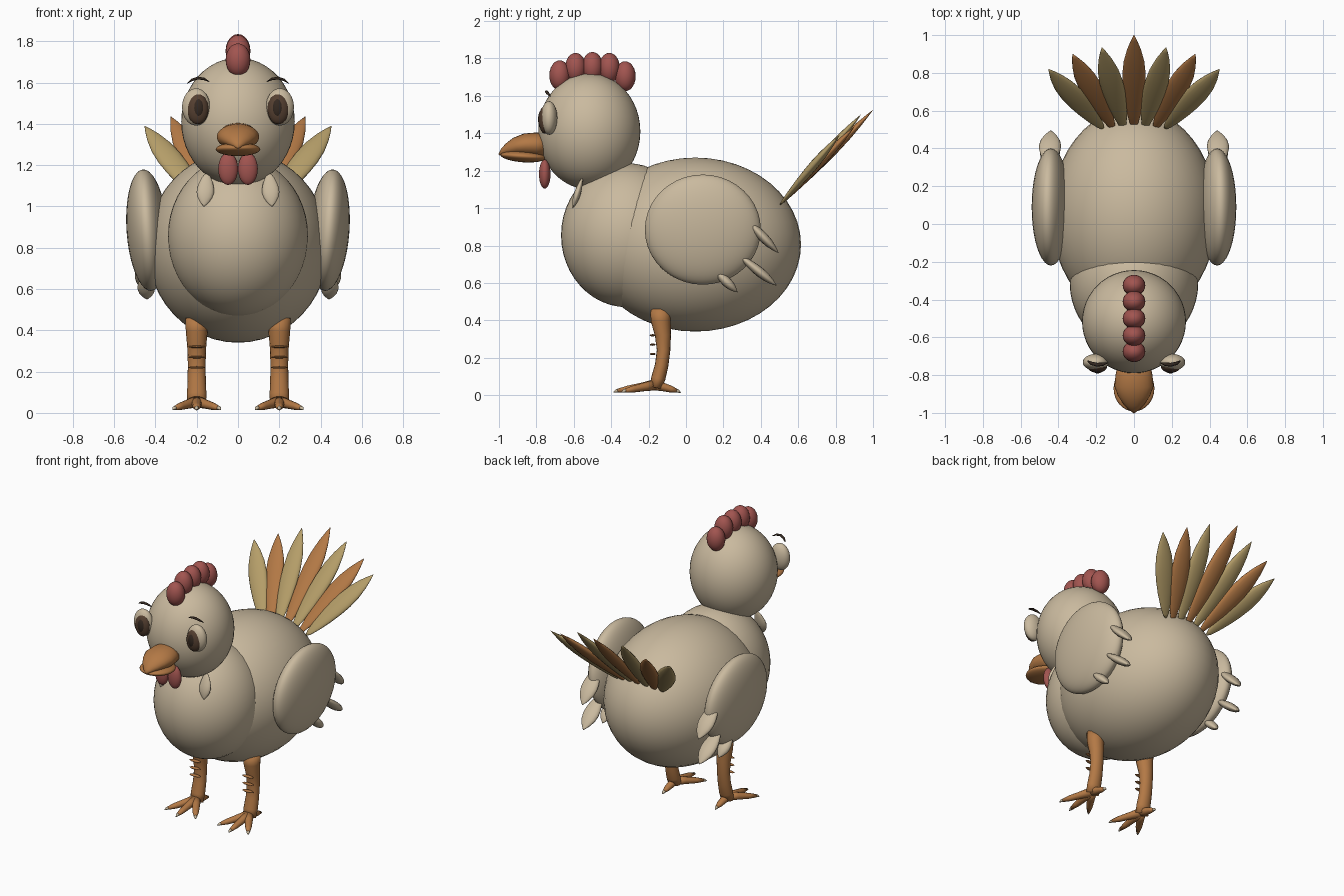
import bpy, bmesh, math
from mathutils import Vector

if "Cube" in bpy.data.objects:
    bpy.data.objects.remove(bpy.data.objects["Cube"])


def material(name, rgb):
    m = bpy.data.materials.new(name)
    m.diffuse_color = (*rgb, 1)
    m.use_nodes = True
    m.node_tree.nodes["Principled BSDF"].inputs["Base Color"].default_value = m.diffuse_color
    return m


CREAM = material("cream plumage", (0.59, 0.49, 0.345))
ORANGE = material("orange", (0.45, 0.19, 0.06))
RED = material("comb red", (0.36, 0.09, 0.08))
TAN = material("tan feather", (0.46, 0.34, 0.14))
BROWN = material("eye brown", (0.09, 0.05, 0.03))
DARK = material("dark brown", (0.035, 0.022, 0.015))


def finish(name, bm, mat):
    bmesh.ops.recalc_face_normals(bm, faces=bm.faces)
    for f in bm.faces:
        f.smooth = True
    me = bpy.data.meshes.new(name)
    bm.to_mesh(me)
    bm.free()
    me.materials.append(mat)
    ob = bpy.data.objects.new(name, me)
    bpy.context.collection.objects.link(ob)
    return ob


def ellipsoid(name, loc, radii, mat, rot=(0, 0, 0), seg=32):
    bm = bmesh.new()
    bmesh.ops.create_uvsphere(bm, u_segments=seg, v_segments=seg // 2, radius=1)
    ob = finish(name, bm, mat)
    ob.location, ob.scale = loc, radii
    ob.rotation_euler = [math.radians(a) for a in rot]
    return ob


def loft(name, path, sizes, mat, up=(0, 0, 1), seg=16):
    """Elliptical tube along a path; sizes are (half width, half thickness)."""
    pts = [Vector(p) for p in path]
    bm = bmesh.new()
    rings = []
    for i, (p, (w, t)) in enumerate(zip(pts, sizes)):
        d = (pts[min(i + 1, len(pts) - 1)] - pts[max(i - 1, 0)]).normalized()
        side = d.cross(Vector(up)).normalized()
        n = side.cross(d)
        rings.append([bm.verts.new(p + side * w * math.cos(a) + n * t * math.sin(a))
                      for a in (2 * math.pi * k / seg for k in range(seg))])
    for a, b in zip(rings, rings[1:]):
        for k in range(seg):
            j = (k + 1) % seg
            bm.faces.new((a[k], a[j], b[j], b[k]))
    bm.faces.new(rings[0])
    bm.faces.new(rings[-1])
    return finish(name, bm, mat)


def feather(name, base, tip, width, thick, mat, up):
    a, b = Vector(base), Vector(tip)
    prof = [(0, .1), (.04, .32), (.15, .58), (.3, .82), (.45, .97), (.58, 1),
            (.72, .88), (.85, .58), (.94, .27), (1, .02)]
    return loft(name, [a.lerp(b, t) for t, _ in prof],
                [(width * s, thick * s) for _, s in prof], mat, up)


# body, chest and head
ellipsoid("body", (0, 0.05, 0.805), (0.44, 0.565, 0.465), CREAM, seg=48)
ellipsoid("chest", (0, -0.315, 0.855), (0.34, 0.353, 0.385), CREAM, seg=48)
ellipsoid("head", (0, -0.517, 1.41), (0.275, 0.273, 0.31), CREAM, seg=48)

# comb
for i, (y, z) in enumerate([(-.675, 1.71), (-.59, 1.75), (-.5, 1.755),
                            (-.41, 1.75), (-.325, 1.705)]):
    ellipsoid(f"comb_{i}", (0, y, z), (0.06, 0.056, 0.08), RED, seg=24)

# upper beak with a ridge dropping to the tip, and flat lower beak
loft("upper_beak",
     [(0, -.74, 1.338), (0, -.80, 1.338), (0, -.86, 1.337), (0, -.91, 1.328),
      (0, -.95, 1.313), (0, -.98, 1.298), (0, -1.0, 1.285)],
     [(.085, .06), (.098, .066), (.103, .062), (.085, .05), (.058, .035),
      (.03, .02), (.004, .004)], ORANGE, seg=24)
ellipsoid("lower_beak", (0, -0.87, 1.277), (0.108, 0.122, 0.032), ORANGE, (-4, 0, 0))

for s, tag in ((-1, "left"), (1, "right")):
    # wattle
    ellipsoid(f"wattle_{tag}", (s * .048, -.755, 1.182), (.048, .031, .078), RED, seg=24)

    # eye, pupil and brow
    ellipsoid(f"eye_socket_{tag}", (s * .203, -.732, 1.482), (.068, .044, .09), CREAM)
    ellipsoid(f"iris_{tag}", (s * .195, -.755, 1.472), (.052, .032, .074), BROWN)
    ellipsoid(f"pupil_{tag}", (s * .192, -.768, 1.476), (.03, .023, .05), DARK, seg=24)
    loft(f"brow_{tag}", [(s * .14, -.735, 1.605), (s * .165, -.742, 1.618),
                         (s * .195, -.745, 1.622), (s * .225, -.738, 1.612),
                         (s * .245, -.725, 1.597)],
         [(.003, .002), (.009, .006), (.01, .007), (.009, .006), (.003, .002)], DARK, seg=8)

    # neck feather
    feather(f"neck_feather_{tag}", (s * .15, -.555, 1.16), (s * .165, -.605, 1.0),
            .042, .018, CREAM, (0, -1, 0))

    # wing and its three trailing feathers
    ellipsoid(f"wing_{tag}", (s * .44, .09, .885), (.1, .31, .295), CREAM, (0, s * 4, 0), 40)
    for i, (a, b, w) in enumerate([((.31, .95), (.495, .76), .058),
                                   ((.28, .75), (.485, .585), .055),
                                   ((.15, .67), (.275, .55), .042)]):
        feather(f"wing_feather_{tag}_{i}", (s * .45, *a), (s * .44, *b), w, .026,
                CREAM, (0, .7, .7))

    # leg with scale ridges
    x = s * .2
    loft(f"leg_{tag}", [(x, -.135, .46), (x, -.135, .40), (x, -.123, .32), (x, -.12, .24),
                        (x, -.13, .16), (x, -.148, .09), (x, -.162, .04)],
         [(.055, .055), (.053, .053), (.046, .043), (.043, .036), (.044, .036),
          (.047, .038), (.045, .032)], ORANGE, (0, -1, 0))
    for i, z in enumerate((.22, .27, .32)):
        ellipsoid(f"leg_scale_{tag}_{i}", (x, -.178, z), (.042, .016, .006), ORANGE, seg=12)

    # toes and claws
    for i, (dx, y) in enumerate([(-.105, -.325), (0, -.365), (.105, -.325), (0, -.05)]):
        a, b = Vector((x, -.165, .055)), Vector((x + dx, y, .024))
        loft(f"toe_{tag}_{i}", [a, a.lerp(b, .35), a.lerp(b, .75), b],
             [(.03, .03), (.025, .023), (.02, .018), (.011, .01)], ORANGE, seg=12)
        d = (b - a).normalized()
        loft(f"claw_{tag}_{i}", [b - d * .01, b + d * .008, b + d * .022 + Vector((0, 0, -.005))],
             [(.01, .01), (.01, .009), (.002, .002)], CREAM, seg=8)

# fanned tail of alternating feathers
FAN = [(0, 1.0, 1.525), (.17, .935, 1.5), (.325, .9, 1.435), (.452, .82, 1.39)]
for i in range(-3, 4):
    s = -1 if i < 0 else 1
    tx, ty, tz = FAN[abs(i)]
    feather(f"tail_feather_{i + 3}", (i * .055, .505, 1.02), (s * tx, ty, tz), .062, .024,
            TAN if i % 2 else ORANGE, (0, -.7, .7))
